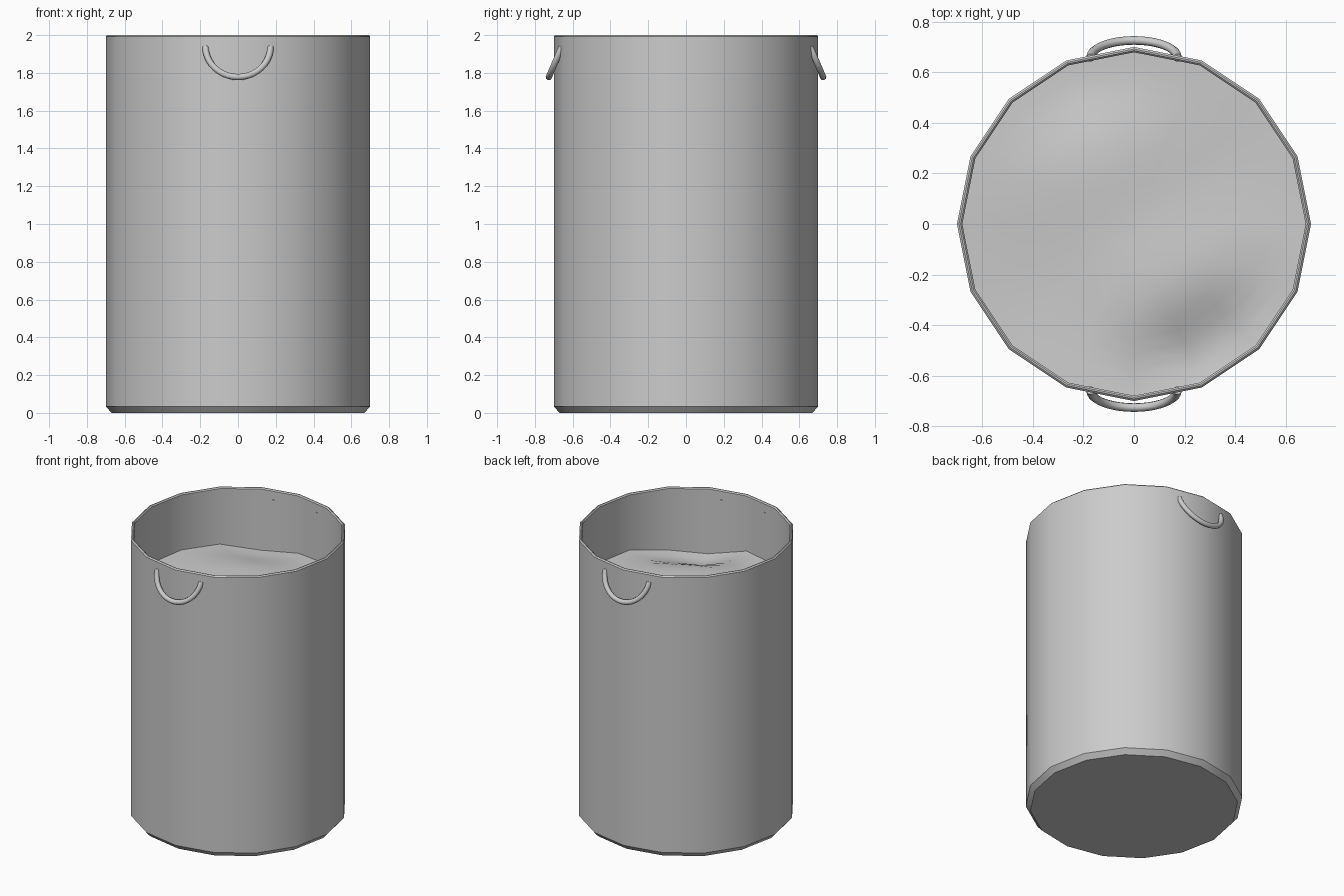
import bpy, bmesh, math
from math import sin, cos, pi, exp

if "Cube" in bpy.data.objects:
    bpy.data.objects.remove(bpy.data.objects["Cube"])

SIDES = 16

metal = bpy.data.materials.new("plain_grey")
metal.use_nodes = True
GREY = (0.6, 0.6, 0.6, 1)
metal.diffuse_color = GREY
metal.node_tree.nodes["Principled BSDF"].inputs["Base Color"].default_value = GREY


def finish(bm, name, angle=30):
    """Turn a bmesh into a named, smooth shaded object."""
    bmesh.ops.recalc_face_normals(bm, faces=bm.faces)
    mesh = bpy.data.meshes.new(name)
    bm.to_mesh(mesh)
    bm.free()
    mesh.materials.append(metal)
    obj = bpy.data.objects.new(name, mesh)
    bpy.context.collection.objects.link(obj)
    bpy.ops.object.select_all(action="DESELECT")
    obj.select_set(True)
    bpy.context.view_layer.objects.active = obj
    bpy.ops.object.shade_smooth_by_angle(angle=math.radians(angle))
    return obj


def bridge(bm, a, b):
    """Join two closed rings of vertices with quads."""
    n = len(a)
    for i in range(n):
        j = (i + 1) % n
        bm.faces.new((a[i], a[j], b[j], b[i]))


def ring(bm, r, height, n=SIDES):
    """Closed ring; height is a number or a function of x and y."""
    verts = []
    for i in range(n):
        x, y = r * cos(2 * pi * i / n), r * sin(2 * pi * i / n)
        verts.append(bm.verts.new((x, y, height(x, y) if callable(height) else height)))
    return verts


# Container: outer wall, chamfered foot and rim, inner wall and floor
profile = [(0.67, 0), (0.70, 0.035), (0.70, 1.992), (0.692, 2.0),
           (0.686, 2.0), (0.679, 1.992), (0.679, 0.04)]
bm = bmesh.new()
rings = [ring(bm, r, z) for r, z in profile]
for a, b in zip(rings, rings[1:]):
    bridge(bm, a, b)
bm.faces.new(rings[0])
bm.faces.new(rings[-1])
finish(bm, "container")


# Contents: a rumpled sheet with soft hollows and humps (x, y, spread, height)
BUMPS = [(0.30, -0.50, 0.13, -0.13), (-0.20, 0.57, 0.15, -0.06),
         (-0.15, 0.30, 0.22, 0.03), (0.25, 0.15, 0.25, -0.03),
         (0.10, -0.25, 0.25, 0.03), (-0.40, -0.30, 0.25, -0.03)]


def fill_height(x, y):
    return 1.6 + sum(h * exp(-((x - u) ** 2 + (y - v) ** 2) / (2 * s * s))
                     for u, v, s, h in BUMPS)


bm = bmesh.new()
STEPS = 12
rings = [ring(bm, 0.682 * k / STEPS, fill_height) for k in range(1, STEPS + 1)]
for a, b in zip(rings, rings[1:]):
    bridge(bm, a, b)
centre = bm.verts.new((0, 0, fill_height(0, 0)))
for i in range(SIDES):
    bm.faces.new((centre, rings[0][i], rings[0][(i + 1) % SIDES]))
fill = finish(bm, "contents", 60)
if fill.data.polygons[0].normal.z < 0:
    fill.data.flip_normals()


# Handles: a hanging half loop on the front and on the back
def handle(name, side):
    bm = bmesh.new()
    path_steps, tube_sides, tube = 20, 10, 0.017
    loops = []
    for k in range(path_steps + 1):
        a = pi * k / path_steps
        out = (cos(a), 0.39 * sin(a), -0.92 * sin(a))   # outward in the loop plane
        across = (0, 0.92, 0.39)                        # normal of the loop plane
        mid = (0.172 * cos(a), 0.658 + 0.068 * sin(a), 1.938 - 0.16 * sin(a))
        loop = []
        for t in range(tube_sides):
            w = 2 * pi * t / tube_sides
            p = [m + tube * (cos(w) * o + sin(w) * c)
                 for m, o, c in zip(mid, out, across)]
            loop.append(bm.verts.new((p[0], side * p[1], p[2])))
        loops.append(loop)
    for a, b in zip(loops, loops[1:]):
        bridge(bm, a, b)
    bm.faces.new(loops[0])
    bm.faces.new(loops[-1])
    finish(bm, name, 40)


handle("front_handle", -1)
handle("back_handle", 1)
